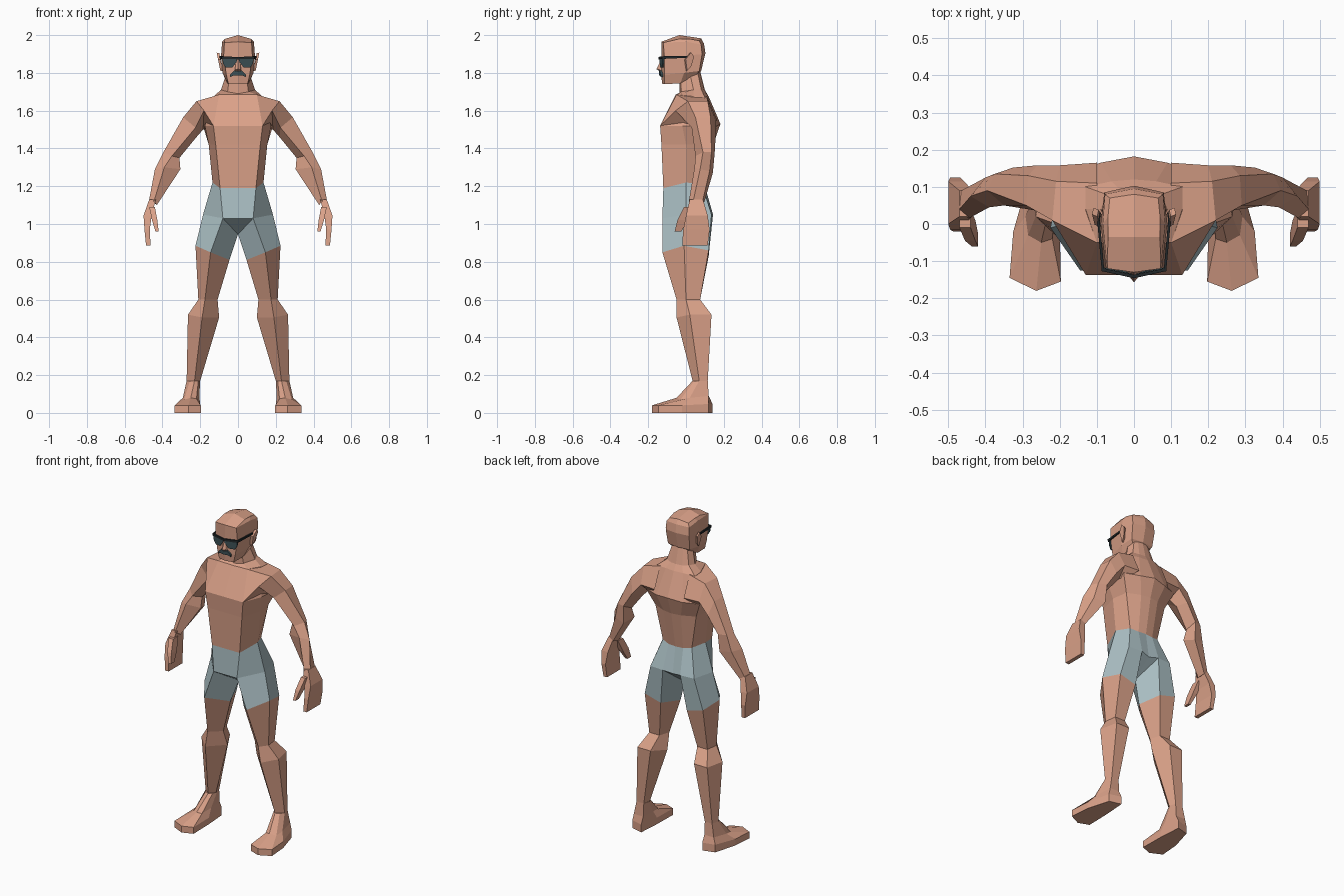
import bpy, bmesh
from mathutils import Matrix, Vector


def material(name, rgb):
    m = bpy.data.materials.new(name)
    m.diffuse_color = (*rgb, 1)
    return m


SKIN = material("skin", (0.71, 0.36, 0.25))
CLOTH = material("pale blue cloth", (0.42, 0.54, 0.57))
DARK = material("dark slate", (0.045, 0.08, 0.09))
BLACK = material("black frame", (0.015, 0.02, 0.022))


def strip(rows, closed=False, cap_start=False, cap_end=False):
    """Faces joining matching points of successive rows."""
    faces = []
    n = len(rows[0])
    for a, b in zip(rows, rows[1:]):
        for i in range(n if closed else n - 1):
            j = (i + 1) % n
            faces.append([a[i], a[j], b[j], b[i]])
    if cap_start:
        faces.append(rows[0][::-1])
    if cap_end:
        faces.append(rows[-1])
    return faces


def prism(pts, vec):
    """Faces of a polygon pushed along a vector."""
    far = [tuple(Vector(p) + Vector(vec)) for p in pts]
    return strip([pts, far], True, True, True)


def part(name, mat, faces):
    """Half model given as faces (x >= 0), mirrored across x = 0."""
    bm = bmesh.new()
    for f in faces:
        bm.faces.new([bm.verts.new(p) for p in f])
    bmesh.ops.remove_doubles(bm, verts=bm.verts[:], dist=0.0005)
    geom = bm.verts[:] + bm.edges[:] + bm.faces[:]
    bmesh.ops.mirror(bm, geom=geom, matrix=Matrix.Identity(4), merge_dist=0.0005, axis='X')
    bmesh.ops.recalc_face_normals(bm, faces=bm.faces[:])
    me = bpy.data.meshes.new(name)
    bm.to_mesh(me)
    bm.free()
    me.materials.append(mat)
    ob = bpy.data.objects.new(name, me)
    bpy.context.collection.objects.link(ob)
    return ob


def box_ring(x0, x1, y0, y1, z):
    return [(x1, y0, z), (x1, y1, z), (x0, y1, z), (x0, y0, z)]


# Torso and neck: rows run from centre front to centre back
waist = [(0, -.12, 1.19), (.095, -.12, 1.19), (.135, 0, 1.22),
         (.10, .085, 1.21), (.05, .10, 1.20), (0, .105, 1.20)]
torso = [
    waist,
    [(0, -.13, 1.42), (.118, -.13, 1.42), (.155, 0, 1.42), (.14, .10, 1.42), (.06, .135, 1.42), (0, .145, 1.42)],
    [(0, -.137, 1.52), (.13, -.137, 1.52), (.175, -.02, 1.52), (.185, .13, 1.52), (.09, .165, 1.52), (0, .182, 1.53)],
    [(0, -.055, 1.685), (.10, -.05, 1.685), (.13, .04, 1.675), (.13, .10, 1.67), (.06, .115, 1.675), (0, .12, 1.675)],
    [(0, -.035, 1.69), (.055, -.025, 1.70), (.09, .04, 1.71), (.075, .08, 1.715), (.04, .095, 1.71), (0, .10, 1.71)],
    [(0, -.035, 1.77), (.045, -.03, 1.78), (.06, .02, 1.80), (.05, .06, 1.81), (.03, .07, 1.81), (0, .075, 1.81)],
]
part("torso", SKIN, strip(torso))

# Shorts: hips, two short legs and the crotch
hip = [(0, -.125, 1.03), (.08, -.125, 1.03), (.185, 0, 1.05),
       (.15, .135, 1.05), (.06, .143, 1.05), (0, .13, 1.04)]
crotch = (0, .01, .945)
hem = [(.145, -.125, .85), (.225, -.01, .885), (.20, .12, .86), (.09, .12, .83), (.045, -.01, .81)]
part("shorts", CLOTH, strip([waist, hip]) + strip([hip[1:5] + [crotch], hem], True)
     + [[hip[0], hip[1], crotch], [hip[5], hip[4], crotch]])

# Legs: front, outer, back outer, back inner, inner
legs = [
    hem,
    [(.175, -.05, .60), (.21, .0, .60), (.20, .075, .60), (.13, .075, .60), (.108, .01, .60)],
    [(.19, -.05, .505), (.265, .02, .52), (.24, .135, .52), (.15, .135, .52), (.10, .04, .505)],
    [(.23, .035, .17), (.272, .07, .17), (.26, .115, .17), (.21, .115, .17), (.20, .07, .17)],
]
part("legs", SKIN, strip(legs, True))

# Feet: sole, toe edge, instep, ankle
sole = [(.197, -.155), (.263, -.18), (.335, -.145), (.325, -.02), (.285, .12), (.21, .14), (.20, 0)]
feet = [
    [(x, y, 0) for x, y in sole],
    [(x, y, .04 + .06 * max(0, y)) for x, y in sole],
    [(.22, -.04, .075), (.25, -.05, .08), (.285, -.03, .07), (.292, .02, .08),
     (.275, .12, .09), (.21, .12, .09), (.205, .03, .09)],
    [(.21, .05, .17), (.23, .035, .17), (.255, .045, .17), (.272, .07, .17),
     (.26, .115, .17), (.21, .115, .17), (.20, .08, .17)],
]
part("feet", SKIN, strip(feet, True, True, True))

# Arms: from the chest over the shoulder to the wrist
arms = [
    [(.10, -.05, 1.685), (.13, -.137, 1.52), (.16, .12, 1.50), (.10, .165, 1.55), (.10, .11, 1.675)],
    [(.22, .01, 1.65), (.18, -.055, 1.60), (.185, .09, 1.50), (.20, .158, 1.55), (.21, .115, 1.65)],
    [(.29, .05, 1.565), (.225, .03, 1.51), (.22, .11, 1.46), (.26, .158, 1.48), (.285, .13, 1.565)],
    [(.395, .09, 1.38), (.35, .05, 1.36), (.31, .09, 1.35), (.325, .152, 1.38), (.375, .135, 1.38)],
    [(.44, .075, 1.29), (.39, .045, 1.30), (.305, .07, 1.29), (.33, .142, 1.27), (.40, .125, 1.28)],
    [(.47, .04, 1.13), (.445, .015, 1.12), (.43, .05, 1.10), (.437, .095, 1.11), (.465, .09, 1.13)],
]
part("arms", SKIN, strip(arms, True, False, True))

# Hands and thumbs
part("hands", SKIN, strip([box_ring(.435, .47, .02, .09, 1.13), box_ring(.457, .50, 0, .115, 1.045),
                           box_ring(.467, .495, -.015, .125, .97),
                           box_ring(.463, .487, -.02, .115, .887)], True, True, True))
part("thumbs", SKIN, strip([box_ring(.44, .47, -.01, .04, 1.09), box_ring(.427, .455, -.045, .01, 1.02),
                            box_ring(.42, .437, -.06, -.025, .96)], True, True, True))

# Head: rows from jaw to crown
head = [
    [(0, -.125, 1.74), (.05, -.115, 1.74), (.058, -.03, 1.745), (.055, .055, 1.79), (0, .065, 1.79)],
    [(0, -.133, 1.79), (.062, -.115, 1.79), (.082, -.01, 1.80), (.075, .07, 1.81), (0, .08, 1.81)],
    [(0, -.13, 1.89), (.076, -.115, 1.89), (.09, 0, 1.89), (.08, .085, 1.90), (0, .103, 1.905)],
    [(0, -.13, 1.965), (.072, -.12, 1.96), (.084, 0, 1.965), (.078, .08, 1.95), (0, .095, 1.955)],
    [(0, -.035, 2.0), (.07, -.035, 1.98), (.07, .02, 1.98), (.065, .07, 1.97), (0, .08, 1.983)],
]
part("head", SKIN, strip(head, False, True, True))

# Nose
part("nose", SKIN, strip([
    [(0, -.131, 1.87), (.008, -.13, 1.87), (.012, -.12, 1.87)],
    [(0, -.157, 1.82), (.012, -.142, 1.818), (.02, -.12, 1.815)],
    [(0, -.13, 1.803), (.012, -.128, 1.803), (.016, -.12, 1.803)]]))

# Ears
ear = [(-.008, 1.87), (.02, 1.905), (.038, 1.885), (.02, 1.83), (.0, 1.81)]
part("ears", SKIN, prism([(.08 + .2 * (z - 1.81), y, z) for y, z in ear], (.014, .006, .002)))

# Sunglasses: lenses, brow bar, temples
lens = [(.006, 1.86), (.006, 1.88), (.082, 1.88), (.08, 1.85), (.065, 1.828), (.03, 1.828), (.014, 1.85)]
part("lenses", DARK, prism([(x, -.142 + .22 * x, z) for x, z in lens], (0, .007, 0)))
bar = [(0, 1.872), (.086, 1.874), (.088, 1.888), (0, 1.884)]
part("brow_bar", BLACK, prism([(x, -.146 + .22 * x, z) for x, z in bar], (0, .009, 0)))
temple = [(.08, -.125, 1.874), (.08, -.125, 1.888), (.092, .01, 1.89),
          (.09, .032, 1.87), (.09, .026, 1.868), (.092, .008, 1.88)]
part("temples", BLACK, prism(temple, (.007, 0, 0)))

# Moustache
tache = [(0, 1.808), (.02, 1.812), (.042, 1.79), (.042, 1.778), (.024, 1.786), (0, 1.786)]
part("moustache", DARK, prism([(x, -.143 + .22 * x, z) for x, z in tache], (0, .012, 0)))
